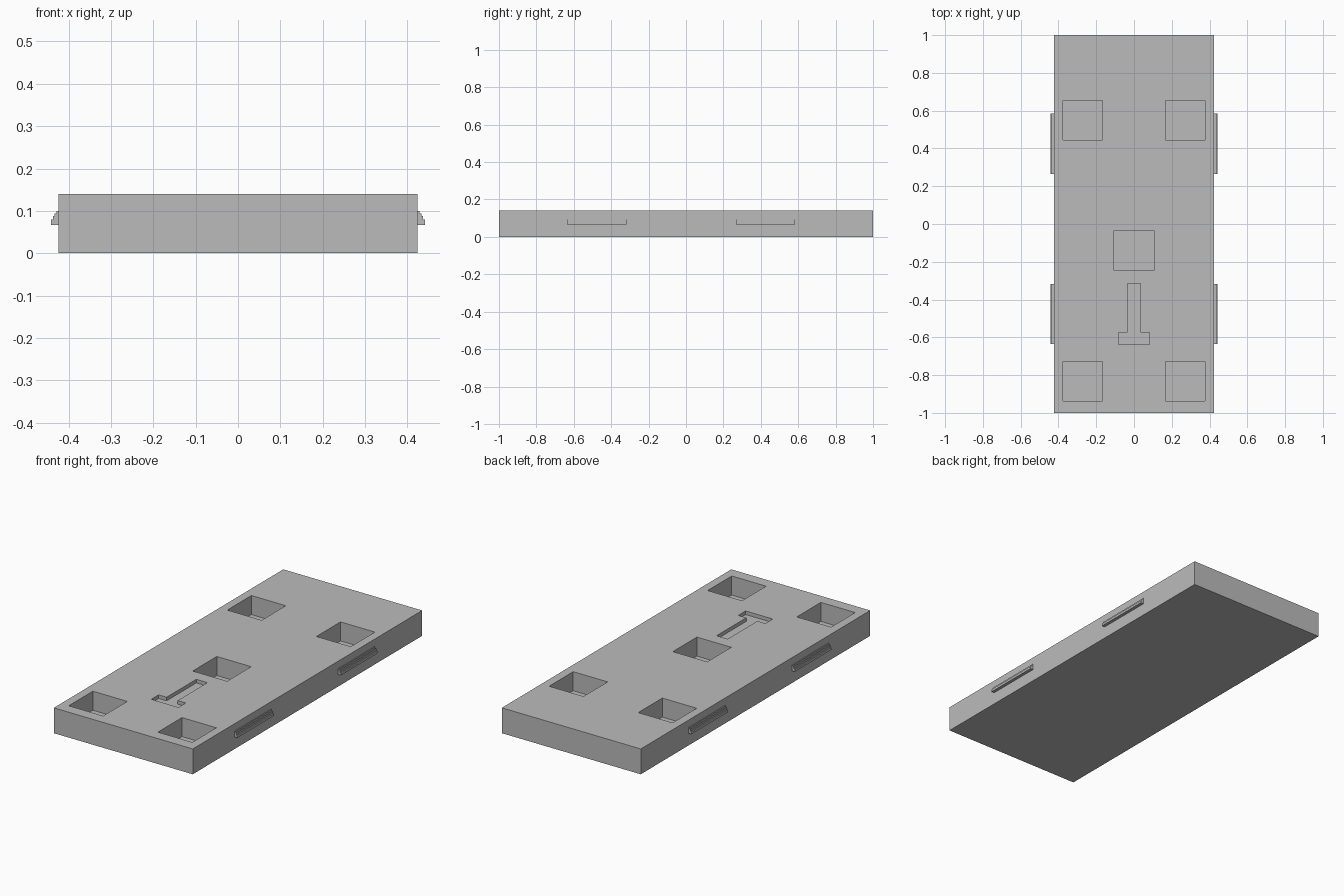
import bpy
import bmesh
from mathutils import Matrix, Vector

if "Cube" in bpy.data.objects:
    bpy.data.objects.remove(bpy.data.objects["Cube"], do_unlink=True)

HALF_W, HEIGHT = 0.424, 0.14
GREY = (0.5, 0.5, 0.5, 1)

grey = bpy.data.materials.new("plain grey")
grey.use_nodes = True
grey.diffuse_color = GREY
grey.node_tree.nodes["Principled BSDF"].inputs["Base Color"].default_value = GREY


def prism(name, outline, depth):
    """Extrude a closed outline of 3D points along a depth vector."""
    bm = bmesh.new()
    face = bm.faces.new([bm.verts.new(p) for p in outline])
    cap = bmesh.ops.extrude_face_region(bm, geom=[face], use_keep_orig=True)["geom"]
    moved = [v for v in cap if isinstance(v, bmesh.types.BMVert)]
    bmesh.ops.translate(bm, verts=moved, vec=depth)
    bmesh.ops.recalc_face_normals(bm, faces=bm.faces)
    mesh = bpy.data.meshes.new(name)
    bm.to_mesh(mesh)
    bm.free()
    mesh.materials.append(grey)
    obj = bpy.data.objects.new(name, mesh)
    bpy.context.collection.objects.link(obj)
    return obj


def rectangle(x, y, half_x, half_y, z):
    return [(x + sx * half_x, y + sy * half_y, z)
            for sx, sy in ((-1, -1), (1, -1), (1, 1), (-1, 1))]


def carve(target, outline, floor_z):
    """Cut a recess with a flat floor down from the top face."""
    cutter = prism("recess_cutter", [(x, y, floor_z) for x, y, _ in outline],
                   Vector((0, 0, HEIGHT)))
    cutter.hide_render = True
    mod = target.modifiers.new("recess", "BOOLEAN")
    mod.operation, mod.solver, mod.object = "DIFFERENCE", "EXACT", cutter
    bpy.context.view_layer.objects.active = target
    bpy.ops.object.modifier_apply(modifier=mod.name)
    bpy.data.objects.remove(cutter, do_unlink=True)


# Slab body
slab = prism("slab", rectangle(0, 0, HALF_W, 1, 0), Vector((0, 0, HEIGHT)))

# Five square pockets
for x, y in ((-0.272, 0.55), (0.272, 0.55), (0, -0.14), (-0.272, -0.832), (0.272, -0.832)):
    carve(slab, rectangle(x, y, 0.105, 0.105, 0), 0.035)

# Shallow slot: narrow stem with a wide foot
half_slot = [(0.083, -0.638), (0.083, -0.574), (0.034, -0.574), (0.034, -0.315)]
slot = half_slot + [(-x, y) for x, y in reversed(half_slot)]
carve(slab, [(x, y, 0) for x, y in slot], HEIGHT - 0.02)

# Stepped grip ridges on both sides
steps = [(0.018, 0.080), (0.013, 0.088), (0.009, 0.094), (0.004, 0.100)]
profile = [(0, 0.067), (steps[0][0], 0.067)]
for i, (out, top) in enumerate(steps):
    next_out = steps[i + 1][0] if i + 1 < len(steps) else 0
    profile += [(out, top), (next_out, top)]
for side, side_name in ((1, "left"), (-1, "right")):
    for y, end in ((-0.477, "front"), (0.425, "back")):
        outline = [(side * (HALF_W + out), y - 0.159, z) for out, z in profile]
        prism(f"{end}_{side_name}_ridge", outline, Vector((0, 0.318, 0)))
